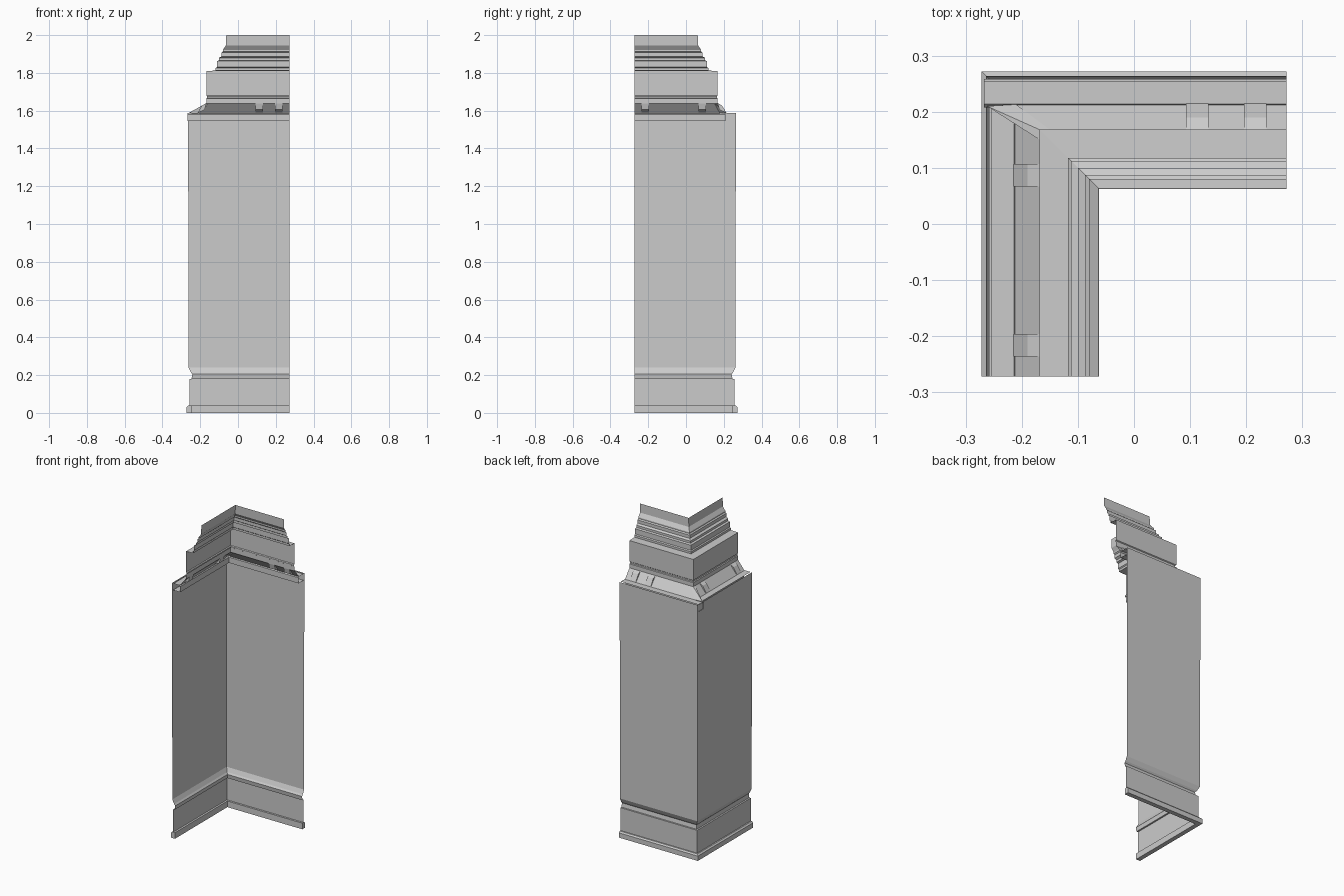
import bpy

if "Cube" in bpy.data.objects:
    bpy.data.objects.remove(bpy.data.objects["Cube"])

E = 0.272  # free end of each arm; d below is the offset from the centre lines


def make(name, verts, faces):
    me = bpy.data.meshes.new(name)
    me.from_pydata(verts, [], faces)
    ob = bpy.data.objects.new(name, me)
    bpy.context.collection.objects.link(ob)
    return ob


def corner_sweep(name, prof, closed=False):
    """Sweep a (d, z) profile round the mitred L-shaped corner."""
    n = len(prof)
    verts = [(-d, -E, z) for d, z in prof]
    verts += [(-d, d, z) for d, z in prof]
    verts += [(E, d, z) for d, z in prof]
    faces = []
    for r in range(2):
        for i in range(n if closed else n - 1):
            j = (i + 1) % n
            faces.append((r * n + i, r * n + j, (r + 1) * n + j, (r + 1) * n + i))
    if closed:
        faces += [tuple(range(n)), tuple(reversed(range(2 * n, 3 * n)))]
    return make(name, verts, faces)


def arm_strip(name, prof, a, b, along_x, closed=False):
    """Straight run of a (d, z) profile along one arm, from a to b."""
    n = len(prof)
    verts = [((t, d, z) if along_x else (-d, t, z)) for t in (a, b) for d, z in prof]
    faces = [(i, (i + 1) % n, n + (i + 1) % n, n + i)
             for i in range(n if closed else n - 1)]
    if closed:
        faces += [tuple(range(n)), tuple(reversed(range(n, 2 * n)))]
    return make(name, verts, faces)


# Floor strip
corner_sweep("floor_strip", [(.272, 0), (.272, .03), (.264, .038), (.244, .038), (.244, 0)], True)

# Skirting panel, sloped dado band and wall sheet
corner_sweep("skirting_and_wall", [
    (.256, .038), (.256, .18), (.246, .18), (.242, .205), (.250, .215),
    (.262, .24), (.264, 1.588)])

# Picture rail: one run passes through the corner, the other butts against it
rail = [(.258, 1.545), (.208, 1.545), (.208, 1.58), (.214, 1.587), (.254, 1.587)]
arm_strip("rail_back", rail, -.267, E, True)
arm_strip("rail_side", rail, -E, .21, False)

# Sloping cove on both arms with a skewed corner piece
cove = [(.212, 1.585), (.168, 1.64)]
make("cove_back", [(-.21, .212, 1.585), (E, .212, 1.585), (E, .168, 1.64), (-.15, .168, 1.64)],
     [(0, 1, 2, 3)])
make("cove_side", [(-.212, .18, 1.585), (-.212, -E, 1.585), (-.168, -E, 1.64), (-.168, .15, 1.64)],
     [(0, 1, 2, 3)])
make("cove_corner", [(-.262, .21, 1.587), (-.21, .213, 1.587), (-.15, .168, 1.64),
                     (-.168, .168, 1.64), (-.168, .15, 1.64), (-.212, .18, 1.585)],
     [(0, 1, 2, 3), (0, 3, 4), (0, 4, 5)])

# Small brackets along the cove
block = [(.215, 1.588), (.19, 1.628), (.168, 1.64), (.176, 1.605)]
for k, c in enumerate((.113, .216)):
    arm_strip(f"bracket_back_{k}", block, c - .02, c + .02, True, True)
for k, c in enumerate((.087, -.216)):
    arm_strip(f"bracket_side_{k}", block, c - .02, c + .02, False, True)

# Frieze and stepped cornice
corner_sweep("cornice", [
    (.168, 1.637), (.168, 1.665), (.163, 1.668), (.163, 1.676), (.168, 1.68),
    (.168, 1.81), (.118, 1.812), (.118, 1.825), (.112, 1.83), (.112, 1.862),
    (.100, 1.866), (.100, 1.88), (.087, 1.888), (.087, 1.908), (.080, 1.914),
    (.080, 1.922), (.064, 1.945), (.062, 2.0)])
